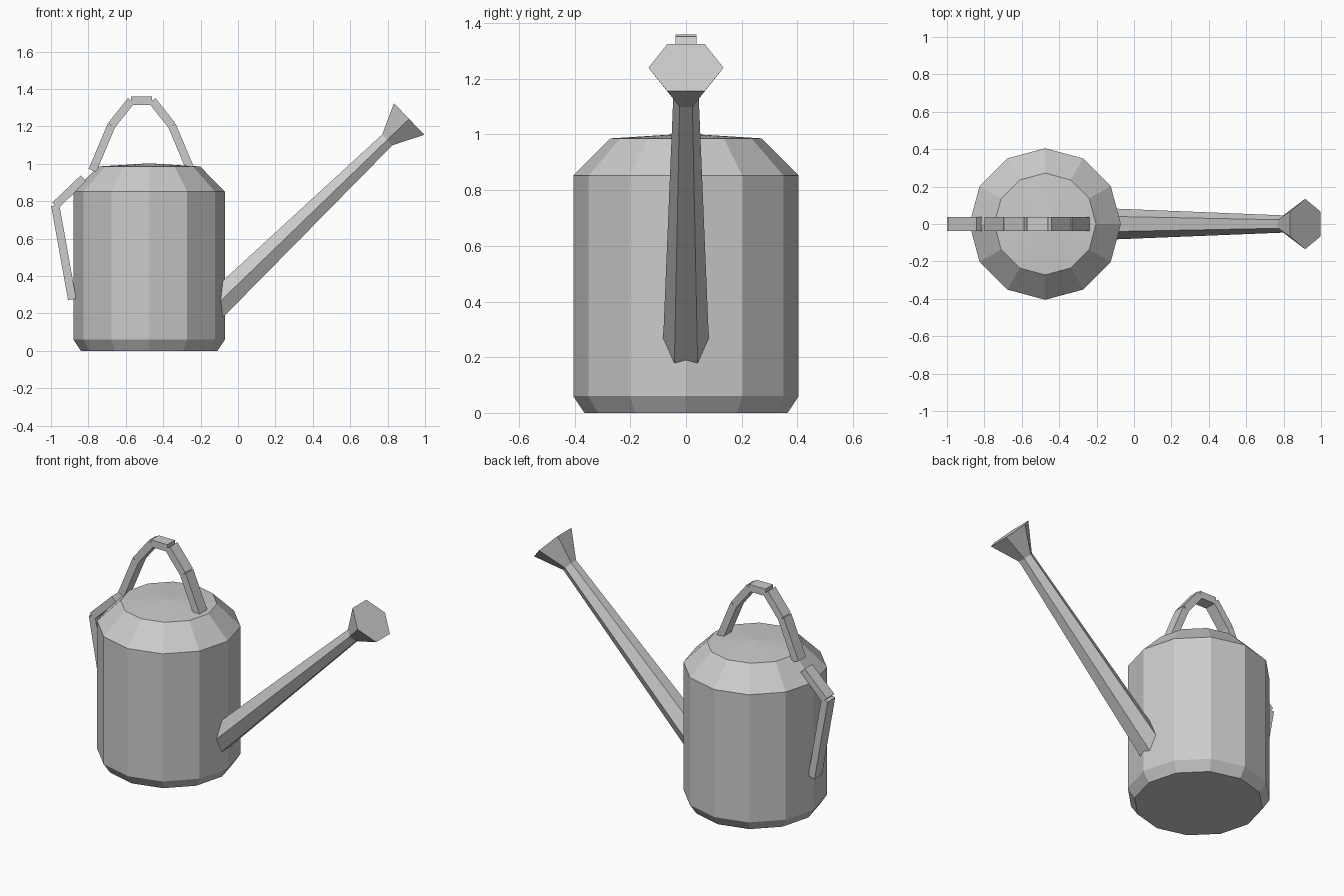
import bpy, bmesh, math
from mathutils import Vector, Matrix

if "Cube" in bpy.data.objects:
    bpy.data.objects.remove(bpy.data.objects["Cube"])


def finish(name, bm):
    bmesh.ops.recalc_face_normals(bm, faces=bm.faces)
    me = bpy.data.meshes.new(name)
    bm.to_mesh(me)
    bm.free()
    ob = bpy.data.objects.new(name, me)
    bpy.context.collection.objects.link(ob)
    return ob


def frame(a, b):
    """Matrix at the middle of a-b: local z along the segment, local y stays on world y."""
    z = (b - a).normalized()
    y = Vector((0, 1, 0))
    x = y.cross(z)
    m = Matrix((x, y, z)).transposed().to_4x4()
    m.translation = (a + b) / 2
    return m


def point(p):
    return Vector((p[0], 0, p[1]))


def hex_tube(name, p, q, r1, r2):
    a, b = point(p), point(q)
    bm = bmesh.new()
    bmesh.ops.create_cone(bm, cap_ends=True, segments=6, radius1=r1, radius2=r2,
                          depth=(b - a).length,
                          matrix=frame(a, b) @ Matrix.Rotation(math.pi / 2, 4, 'Z'))
    # put two corners of the hexagon on the y axis
    side = max(v.co.y for v in bm.verts)
    if side < max(r1, r2) * 0.95:
        bmesh.ops.rotate(bm, verts=bm.verts, cent=a, matrix=Matrix.Rotation(math.pi / 6, 3, b - a))
    return finish(name, bm)


def bar_chain(name, pts, thick=0.044, width=0.074):
    bm = bmesh.new()
    for p, q in zip(pts, pts[1:]):
        a, b = point(p), point(q)
        size = Matrix.Diagonal((thick, width, (b - a).length, 1))
        bmesh.ops.create_cube(bm, size=1, matrix=frame(a, b) @ size)
    return finish(name, bm)


# Twelve-sided can with sloped shoulder and shallow lid
CX, SIDES = -0.475, 12
bm = bmesh.new()
rings = []
for r, z in [(0.365, 0), (0.405, 0.06), (0.405, 0.852), (0.272, 0.986)]:
    rings.append([bm.verts.new((CX + r * math.cos(math.tau * i / SIDES),
                                r * math.sin(math.tau * i / SIDES), z)) for i in range(SIDES)])
apex = bm.verts.new((CX, 0, 1.003))
bm.faces.new(rings[0])
for i in range(SIDES):
    j = (i + 1) % SIDES
    for lo, hi in zip(rings, rings[1:]):
        bm.faces.new((lo[i], lo[j], hi[j], hi[i]))
    bm.faces.new((rings[-1][i], rings[-1][j], apex))
finish("can_body", bm)

# Tapered spout and flared rose
hex_tube("spout", (-0.17, 0.193), (0.80, 1.13), 0.085, 0.046)
hex_tube("sprinkler_rose", (0.797, 1.127), (0.915, 1.24), 0.045, 0.135)

# Arched carrying handle, symmetric about its centre line
HX = -0.515
left = [(-0.263, 0.965), (-0.162, 1.205), (-0.056, 1.338)]
arch = [(HX + x, z) for x, z in left] + [(HX - x, z) for x, z in reversed(left)]
bar_chain("top_handle", arch)

# Bent pouring handle at the rear
bar_chain("rear_handle", [(-0.826, 0.922), (-0.977, 0.778), (-0.887, 0.275)])
